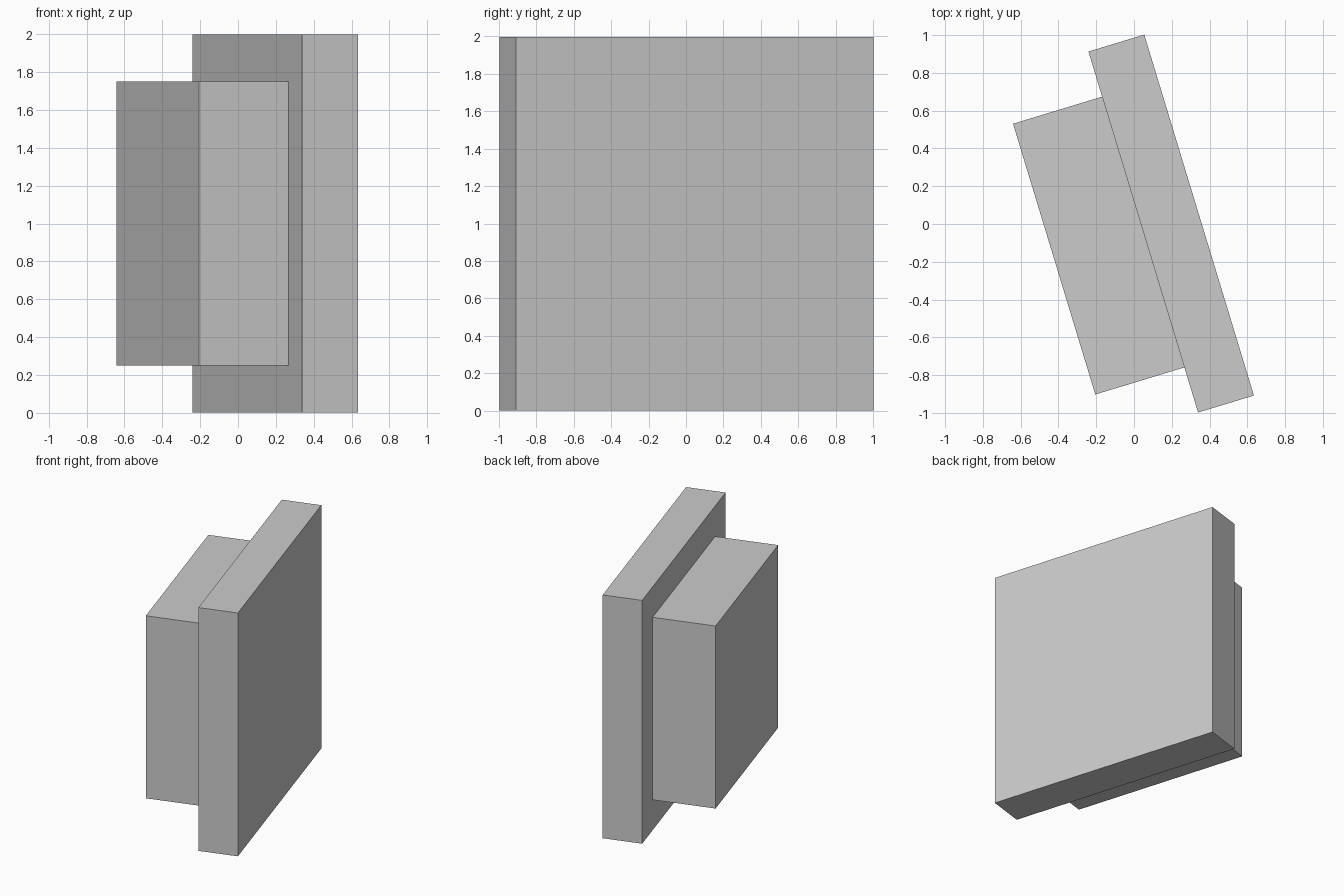
import bpy
from math import radians
from mathutils import Matrix, Vector

cube = bpy.data.objects.get("Cube")
if cube:
    bpy.data.objects.remove(cube, do_unlink=True)

# One plain grey for both slabs
grey = bpy.data.materials.new("plain grey")
grey.use_nodes = True
color = (0.6, 0.6, 0.6, 1)
grey.diffuse_color = color
grey.node_tree.nodes["Principled BSDF"].inputs["Base Color"].default_value = color

TURN = Matrix.Rotation(radians(16.9), 4, "Z")


def slab(name, centre, size):
    """Upright box, placed in the turned frame of the whole model."""
    bpy.ops.mesh.primitive_cube_add(size=1)
    obj = bpy.context.object
    obj.name = name
    obj.data.transform(Matrix.Diagonal((*size, 1)))
    obj.location = TURN @ Vector(centre)
    obj.rotation_euler.z = radians(16.9)
    obj.data.materials.append(grey)


# Tall thin panel, with a smaller thick block flush against its back
slab("panel", (0.189, -0.055, 1.0), (0.309, 1.997, 1.997))
slab("backing_block", (-0.212, -0.055, 1.0), (0.493, 1.498, 1.498))
